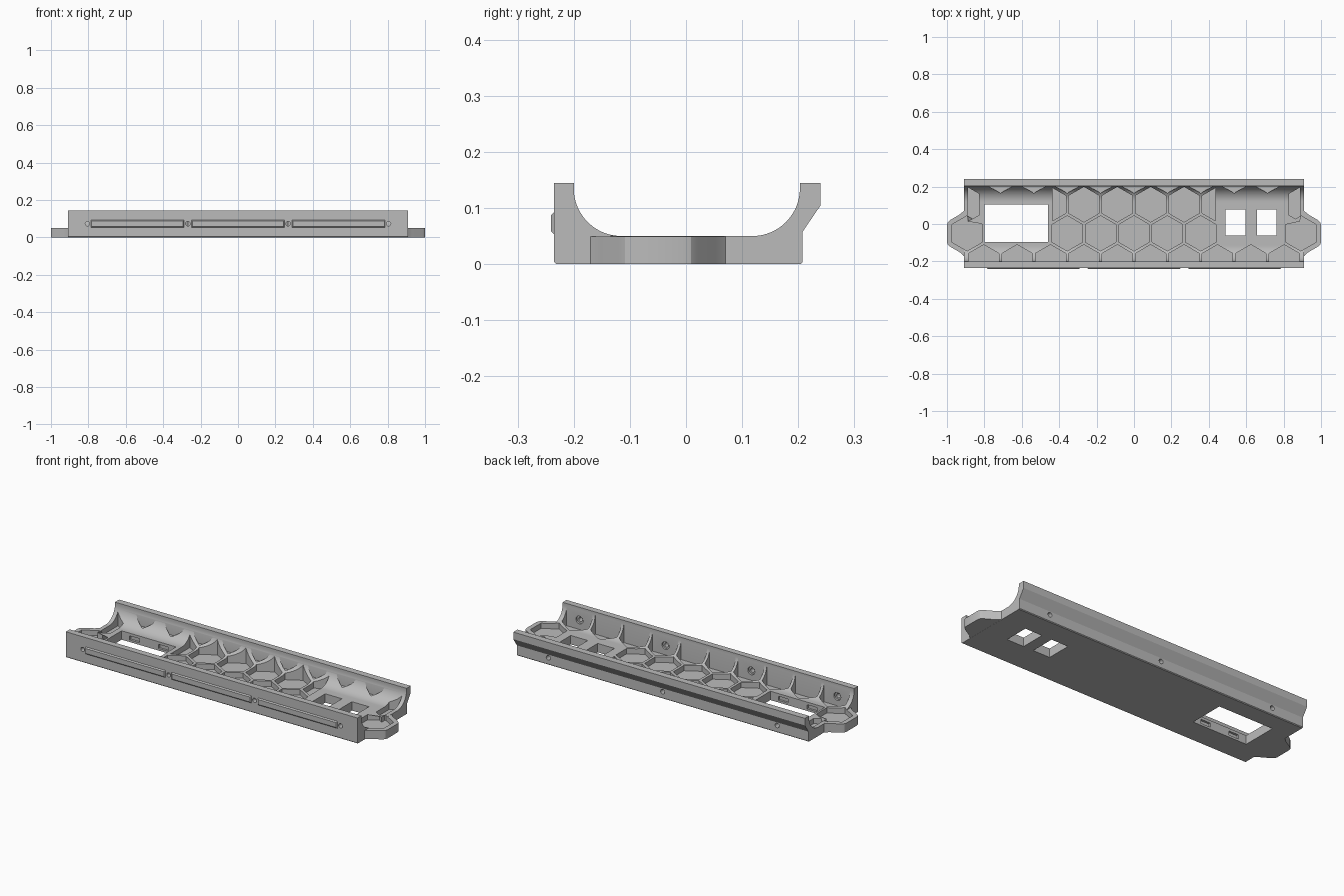
import bpy, bmesh, math
from mathutils import Vector, geometry

if "Cube" in bpy.data.objects:
    bpy.data.objects.remove(bpy.data.objects["Cube"])

GREY = bpy.data.materials.new("light grey plastic")
GREY.use_nodes = True
GREY.diffuse_color = (0.5, 0.5, 0.5, 1)
GREY.node_tree.nodes["Principled BSDF"].inputs["Base Color"].default_value = (0.5, 0.5, 0.5, 1)


def prism(bm, base, offset):
    """Closed solid swept from a polygon along an offset, faces turned outward."""
    base, offset = [Vector(p) for p in base], Vector(offset)
    if geometry.normal(base).dot(offset) < 0:
        base.reverse()
    lower = [bm.verts.new(p) for p in base]
    upper = [bm.verts.new(p + offset) for p in base]
    bm.faces.new(lower[::-1])
    bm.faces.new(upper)
    for i in range(len(base)):
        bm.faces.new((lower[i - 1], lower[i], upper[i], upper[i - 1]))


def box(bm, x0, x1, y0, y1, z0, z1):
    prism(bm, [(x0, y0, z0), (x1, y0, z0), (x1, y1, z0), (x0, y1, z0)], (0, 0, z1 - z0))


def rod(bm, x, y0, y1, z, r, sides=20):
    ring = [(x + r * math.cos(math.tau * i / sides), y0, z + r * math.sin(math.tau * i / sides))
            for i in range(sides)]
    prism(bm, ring, (0, y1 - y0, 0))


def make(name, bm):
    bm.normal_update()
    mesh = bpy.data.meshes.new(name)
    bm.to_mesh(mesh)
    bm.free()
    obj = bpy.data.objects.new(name, mesh)
    bpy.context.collection.objects.link(obj)
    mesh.materials.append(GREY)
    return obj


def combine(target, other, operation):
    """Bake a boolean with the first solver that yields a solid, then discard the helper."""
    other.hide_render = True
    mod = target.modifiers.new(other.name, "BOOLEAN")
    mod.operation, mod.object = operation, other
    result = target.data
    for solver in ("MANIFOLD", "EXACT", "FLOAT"):
        mod.solver = solver
        bpy.context.view_layer.update()
        evaluated = target.evaluated_get(bpy.context.evaluated_depsgraph_get())
        mesh = bpy.data.meshes.new_from_object(evaluated)
        if len(mesh.polygons):
            result = mesh
            break
    target.modifiers.remove(mod)
    target.data = result
    bpy.data.objects.remove(other)


def clip(poly, axis, limit, sign):
    """Keep the part of a polygon where sign * coordinate <= sign * limit."""
    out = []
    for a, b in zip(poly, poly[1:] + poly[:1]):
        da, db = sign * (a[axis] - limit), sign * (b[axis] - limit)
        if da <= 0:
            out.append(a)
        if da * db < 0:
            out.append(a.lerp(b, da / (da - db)))
    return out


def arc(cy, start, end, steps=20):
    angles = [math.radians(start + (end - start) * i / steps) for i in range(steps + 1)]
    return [(cy + 0.085 * math.cos(a), 0.135 + 0.085 * math.sin(a)) for a in angles]


# Channel body: trough cross-section swept along its length
section = [(-0.235, 0.145), (-0.235, 0.004), (-0.231, 0), (0.204, 0), (0.208, 0.004),
           (0.208, 0.058), (0.24, 0.105), (0.24, 0.145), (0.203, 0.145)]
section += arc(0.118, 0, -90) + arc(-0.115, -90, -180) + [(-0.2, 0.145)]
bm = bmesh.new()
prism(bm, [(-0.91, y, z) for y, z in section], (1.82, 0, 0))
body = make("channel_body", bm)

# Rounded hexagonal tabs at both ends
outline = [(0.8, -0.205), (0.905, -0.175), (0.93, -0.152), (0.985, -0.12), (0.996, -0.109),
           (1.0, -0.095), (1.0, -0.005), (0.996, 0.009), (0.985, 0.02), (0.93, 0.052),
           (0.905, 0.075), (0.8, 0.105)]
for side in (-1, 1):
    bm = bmesh.new()
    prism(bm, [(side * x, y, 0.0005) for x, y in outline], (0, 0, 0.049))
    combine(body, make("end_tab", bm), "UNION")

# Honeycomb pockets
PITCH = 0.1785
ROW = PITCH * math.sqrt(3) / 2
pockets = bmesh.new()


def pocket(x, y, floor=0.02, r=0.094, xmin=-1, xmax=1):
    hexagon = [Vector((x + r * math.sin(math.tau * i / 6), y + r * math.cos(math.tau * i / 6), floor))
               for i in range(6)]
    for axis, limit, sign in ((0, xmin, -1), (0, xmax, 1), (1, -0.1995, -1), (1, 0.2, 1)):
        hexagon = clip(hexagon, axis, limit, sign)
    prism(pockets, hexagon, (0, 0, 0.3))


for i in range(-2, 3):
    pocket(i * PITCH, -0.05)
for i in range(-3, 3):
    pocket((i + 0.5) * PITCH, ROW - 0.05, xmin=-0.435, xmax=0.435)
for i in range(-5, 5):
    pocket((i + 0.5) * PITCH, -0.05 - ROW)
for i in range(-4, 5):
    pocket(i * PITCH, 2 * ROW - 0.05, floor=0.055)
for side in (-1, 1):
    pocket(side * 5 * PITCH, -0.05)
    edges = sorted((side * 0.83, side * 0.887))
    pocket(side * 5 * PITCH, ROW - 0.05, xmin=edges[0], xmax=edges[1])
combine(body, make("honeycomb_cutter", pockets), "DIFFERENCE")

# Connector window and two switch windows
bm = bmesh.new()
box(bm, -0.8, -0.46, -0.095, 0.105, -0.1, 0.3)
box(bm, 0.49, 0.595, -0.062, 0.078, -0.1, 0.3)
box(bm, 0.657, 0.763, -0.062, 0.078, -0.1, 0.3)
combine(body, make("window_cutter", bm), "DIFFERENCE")

# Clip notches under the rim of the connector window
bm = bmesh.new()
for x in (-0.72, -0.54):
    box(bm, x - 0.03, x + 0.03, -0.107, 0.117, 0.012, 0.035)
combine(body, make("clip_notch_cutter", bm), "DIFFERENCE")

# Screw holes with counterbores in the front wall, and holes in the back wall
holes, bores = bmesh.new(), bmesh.new()
for x in (-0.805, -0.268, 0.268, 0.805):
    rod(holes, x, -0.3, -0.15, 0.073, 0.012)
    rod(bores, x, -0.21, -0.16, 0.073, 0.022)
for x in (-4 * PITCH, 0, 4 * PITCH):
    rod(holes, x, 0.17, 0.3, 0.04, 0.013)
combine(body, make("screw_hole_cutter", holes), "DIFFERENCE")
combine(body, make("counterbore_cutter", bores), "DIFFERENCE")

bpy.ops.object.select_all(action="DESELECT")
body.select_set(True)
bpy.context.view_layer.objects.active = body
bpy.ops.object.shade_smooth_by_angle(angle=math.radians(25))

# Chamfered rails along the front wall
for name, x in (("right", -0.538), ("middle", 0), ("left", 0.538)):
    bm = bmesh.new()
    box(bm, x - 0.25, x + 0.25, -0.241, -0.234, 0.052, 0.094)
    for v in bm.verts:
        if v.co.y < -0.24:
            v.co.x -= math.copysign(0.006, v.co.x - x)
            v.co.z -= math.copysign(0.007, v.co.z - 0.073)
    make("front_rail_" + name, bm)
